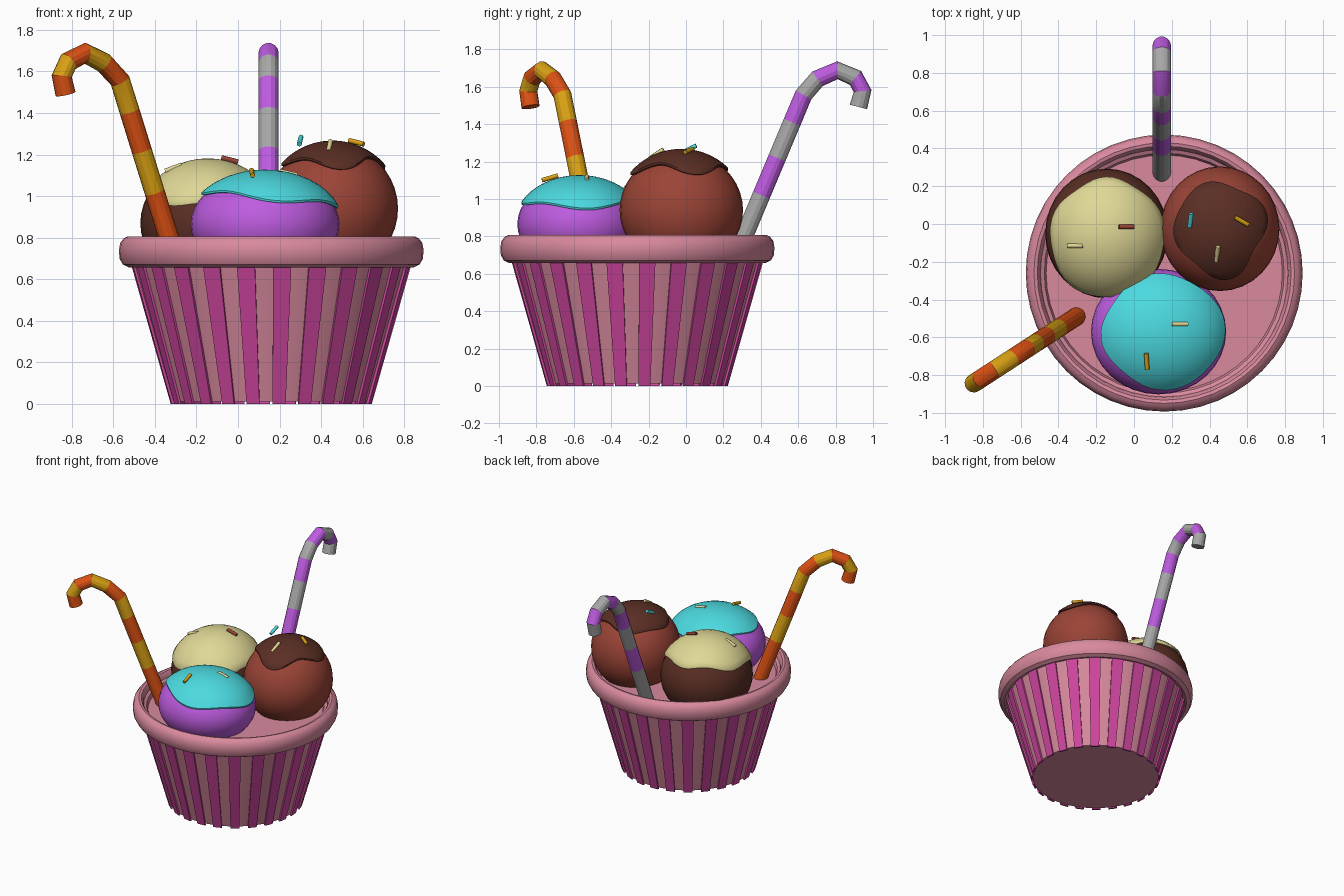
import bpy, bmesh, math
from mathutils import Vector

if "Cube" in bpy.data.objects:
    bpy.data.objects.remove(bpy.data.objects["Cube"])


def lin(c):
    c /= 255
    return c / 12.92 if c <= 0.04045 else ((c + 0.055) / 1.055) ** 2.4


def mat(name, r, g, b):
    m = bpy.data.materials.new(name)
    m.diffuse_color = (lin(r), lin(g), lin(b), 1)
    m.use_nodes = True
    m.node_tree.nodes["Principled BSDF"].inputs["Base Color"].default_value = m.diffuse_color
    return m


PINK = mat("pink", 217, 138, 158)
MAGENTA = mat("magenta", 208, 70, 160)
VIOLET = mat("violet", 190, 92, 224)
CYAN = mat("cyan", 75, 218, 224)
CREAM = mat("cream", 224, 216, 150)
RED_BROWN = mat("red_brown", 155, 68, 54)
DARK_BROWN = mat("dark_brown", 90, 46, 36)
ORANGE = mat("orange", 222, 82, 20)
GOLD = mat("gold", 218, 162, 20)
GREY = mat("grey", 168, 168, 168)

CX, CY = 0.16, -0.26  # cup axis


def finish(name, bm, mats, smooth=35):
    bmesh.ops.recalc_face_normals(bm, faces=bm.faces)
    me = bpy.data.meshes.new(name)
    bm.to_mesh(me)
    bm.free()
    for m in mats:
        me.materials.append(m)
    ob = bpy.data.objects.new(name, me)
    bpy.context.collection.objects.link(ob)
    if smooth:
        bpy.ops.object.select_all(action='DESELECT')
        ob.select_set(True)
        bpy.context.view_layer.objects.active = ob
        bpy.ops.object.shade_smooth_by_angle(angle=math.radians(smooth))
    return ob


def lathe(name, profile, m, n=48):
    """Turn an (r, z) profile around the cup axis; r = 0 ends become caps."""
    bm = bmesh.new()
    rings = []
    for r, z in profile:
        if r == 0:
            rings.append([bm.verts.new((CX, CY, z))] * n)
        else:
            rings.append([bm.verts.new((CX + r * math.cos(a), CY + r * math.sin(a), z))
                          for a in (math.tau * i / n for i in range(n))])
    for a, b in zip(rings, rings[1:]):
        for i in range(n):
            j = (i + 1) % n
            vs = list(dict.fromkeys([a[i], a[j], b[j], b[i]]))
            bm.faces.new(vs)
    return finish(name, bm, [m])


# Cup body, and the rolled rim with its recessed floor
lathe("cup_body", [(0, 0.012), (0.475, 0.012), (0.665, 0.68)], PINK)
lathe("cup_rim", [(0.64, 0.67), (0.685, 0.657), (0.715, 0.672), (0.73, 0.70), (0.733, 0.74),
                  (0.727, 0.775), (0.71, 0.797), (0.69, 0.807), (0.672, 0.803), (0.66, 0.785),
                  (0.655, 0.76), (0.635, 0.75), (0.625, 0.72), (0, 0.72)], PINK)

# Raised stripes around the cup
bm = bmesh.new()
for k in range(24):
    mid = math.radians(-90 + 4.5 + 15 * k)
    w = math.radians(3.75)
    loops = []
    for r, z in ((0.47, 0), (0.484, 0), (0.674, 0.67), (0.66, 0.67)):
        loops.append([bm.verts.new((CX + r * math.cos(a), CY + r * math.sin(a), z))
                      for a in (mid - w, mid + w)])
    for i in range(4):
        a, b = loops[i], loops[(i + 1) % 4]
        bm.faces.new((a[0], a[1], b[1], b[0]))
    for s in (0, 1):
        bm.faces.new([l[s] for l in loops])
finish("cup_stripes", bm, [MAGENTA], 0)


def scoop(name, c, rad, m):
    bm = bmesh.new()
    bmesh.ops.create_uvsphere(bm, u_segments=32, v_segments=20, radius=1)
    for v in bm.verts:
        v.co = Vector(c) + Vector([v.co[i] * rad[i] for i in range(3)])
    finish(name, bm, [m], 60)


def topping(name, c, rad, m, edge, scale=1.05, n=48, rows=8):
    """Icing cap over a scoop; edge(phi) is the polar angle of its wavy rim in degrees."""
    bm = bmesh.new()

    def pt(theta, phi, s):
        d = (math.sin(theta) * math.cos(phi), math.sin(theta) * math.sin(phi), math.cos(theta))
        return bm.verts.new([c[i] + rad[i] * s * d[i] for i in range(3)])
    top = pt(0, 0, scale)
    steps = [(k / rows, scale) for k in range(1, rows + 1)] + [(1.03, scale - 0.025), (1.0, 0.97)]
    prev = None
    for f, s in steps:
        ring = [pt(math.radians(edge(p)) * f, p, s) for p in (math.tau * i / n for i in range(n))]
        for i in range(n):
            j = (i + 1) % n
            if prev:
                bm.faces.new((prev[i], prev[j], ring[j], ring[i]))
            else:
                bm.faces.new((top, ring[i], ring[j]))
        prev = ring
    finish(name, bm, [m], 50)


def rad(d):
    return math.radians(d)


# Three scoops with icing
c, r = (-0.145, -0.05, 0.87), (0.325, 0.343, 0.297)
scoop("dark_scoop", c, r, DARK_BROWN)
topping("cream_icing", c, r, CREAM,
        lambda p: 63 + 9 * math.cos(p + rad(80)) + 2.5 * math.sin(5 * p))

c, r = (0.455, -0.025, 0.94), (0.315, 0.33, 0.312)
scoop("brown_scoop", c, r, RED_BROWN)
topping("brown_icing", c, r, DARK_BROWN,
        lambda p: 46 + 4 * math.sin(4 * p + 0.6) + 3 * math.sin(3 * p))

c, r = (0.13, -0.57, 0.865), (0.358, 0.332, 0.25)
scoop("violet_scoop", c, r, VIOLET)
topping("cyan_icing", c, r, CYAN,
        lambda p: 60 + 8 * math.cos(p) + 3 * math.sin(4 * p + 1))


# Sprinkles: two end points each
def sprinkle(name, a, b, m):
    a, b = Vector(a), Vector(b)
    bm = bmesh.new()
    bmesh.ops.create_cone(bm, cap_ends=True, segments=8, radius1=0.012, radius2=0.012,
                          depth=(b - a).length)
    bmesh.ops.rotate(bm, verts=bm.verts, matrix=(b - a).to_track_quat('Z', 'Y').to_matrix())
    bmesh.ops.translate(bm, verts=bm.verts, vec=(a + b) / 2)
    finish(name, bm, [m], 50)


for i, (a, b, m) in enumerate((
        ((-0.35, -0.115, 1.12), (-0.27, -0.115, 1.15), CREAM),
        ((-0.08, -0.015, 1.185), (0.0, -0.015, 1.165), RED_BROWN),
        ((0.295, -0.015, 1.25), (0.303, 0.055, 1.285), CYAN),
        ((0.535, 0.035, 1.268), (0.605, -0.005, 1.25), GOLD),
        ((0.435, -0.195, 1.215), (0.445, -0.12, 1.265), CREAM),
        ((0.07, -0.77, 1.10), (0.065, -0.685, 1.125), GOLD),
        ((0.20, -0.53, 1.12), (0.285, -0.53, 1.10), CREAM))):
    sprinkle(f"sprinkle_{i + 1}", a, b, m)


# Candy canes: hooked tube whose bands alternate in colour
def cane(name, base, direction, path, mats, radius=0.049, n=14):
    d = Vector((direction[0], direction[1], 0)).normalized()
    side = d.cross(Vector((0, 0, 1)))
    pts = [Vector((base[0], base[1], 0)) + d * u + Vector((0, 0, z)) for u, z in path]
    bm = bmesh.new()
    prev = None
    for k, p in enumerate(pts):
        t = (pts[min(k + 1, len(pts) - 1)] - pts[max(k - 1, 0)]).normalized()
        nrm = side.cross(t)
        ring = [bm.verts.new(p + radius * (side * math.cos(a) + nrm * math.sin(a)))
                for a in (math.tau * i / n for i in range(n))]
        if prev:
            for i in range(n):
                j = (i + 1) % n
                bm.faces.new((prev[i], prev[j], ring[j], ring[i])).material_index = (k - 1) % 2
        else:
            bm.faces.new(ring)
        prev = ring
    bm.faces.new(prev).material_index = (len(pts) - 2) % 2
    finish(name, bm, mats, 25)


HOOK = [(0.388, 1.642), (0.495, 1.688), (0.591, 1.647), (0.629, 1.577), (0.607, 1.492)]
SHAFT = [0.70, 1.02, 1.22, 1.41, 1.556]
cane("violet_cane", (0.147, 0.315), (0, 1),
     [((z - 0.81) * 0.42, z) for z in SHAFT] + HOOK, [GREY, VIOLET])
cane("orange_cane", (-0.336, -0.51), (-0.838, -0.545),
     [((z - 0.81) * 0.37, z) for z in SHAFT] + [(u - 0.018, z) for u, z in HOOK], [ORANGE, GOLD])
